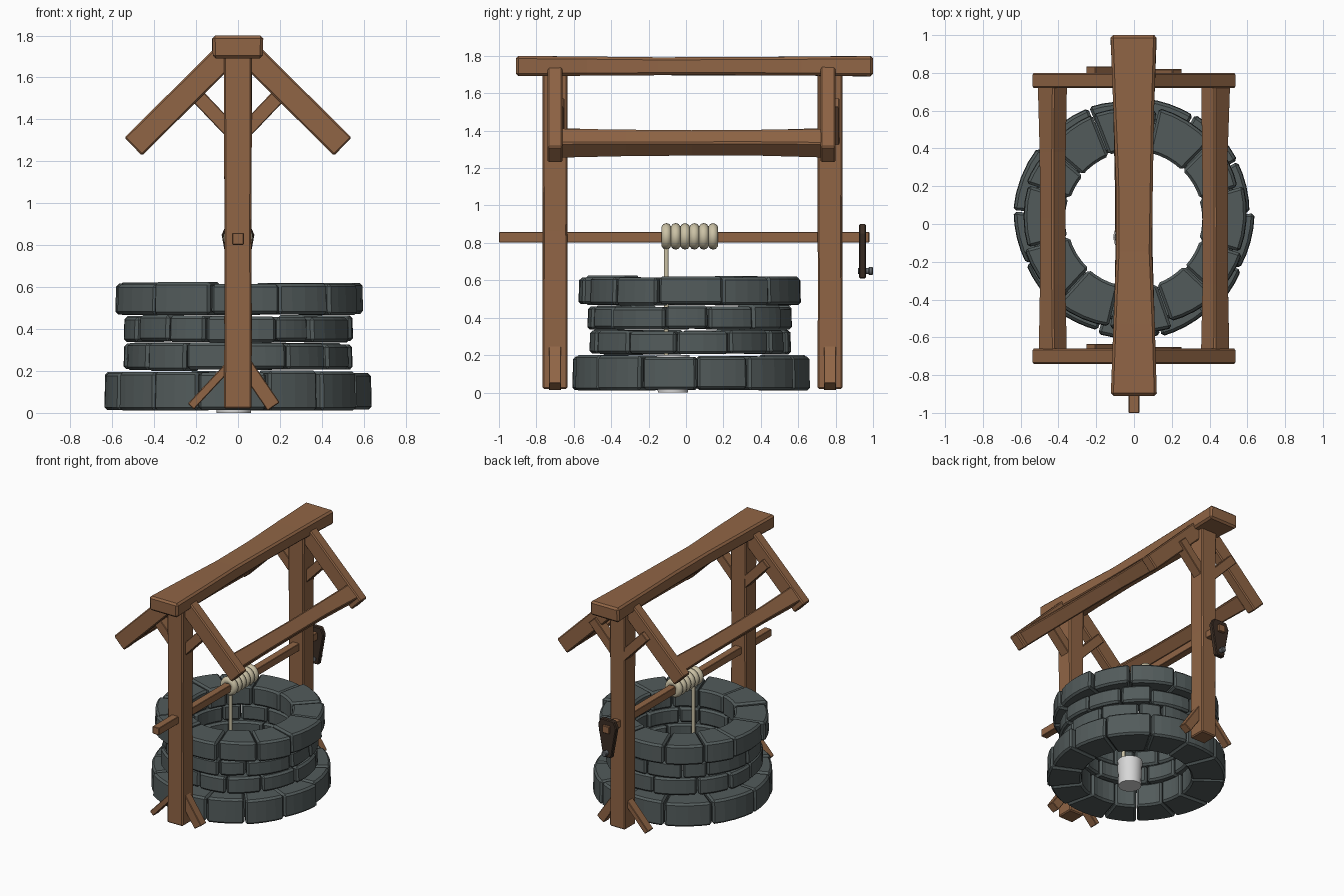
import bpy, bmesh, math, random
from mathutils import Vector

random.seed(4)
if "Cube" in bpy.data.objects:
    bpy.data.objects.remove(bpy.data.objects["Cube"], do_unlink=True)


def material(name, rgb):
    m = bpy.data.materials.new(name)
    m.use_nodes = True
    m.diffuse_color = (*rgb, 1)
    bsdf = m.node_tree.nodes["Principled BSDF"]
    bsdf.inputs["Base Color"].default_value = (*rgb, 1)
    bsdf.inputs["Roughness"].default_value = 0.8
    return m


WOOD = material("warm wood", (0.28, 0.13, 0.06))
STONE = material("grey stone", (0.085, 0.105, 0.105))
DARK = material("dark wood", (0.045, 0.027, 0.018))
ROPE = material("pale rope", (0.6, 0.54, 0.38))
PAIL = material("light pail", (0.68, 0.68, 0.68))
METAL = material("grey metal", (0.13, 0.14, 0.15))


def finish(name, bm, mat, bevel=0.0, smooth=False):
    bmesh.ops.recalc_face_normals(bm, faces=bm.faces)
    mesh = bpy.data.meshes.new(name)
    bm.to_mesh(mesh)
    bm.free()
    mesh.materials.append(mat)
    ob = bpy.data.objects.new(name, mesh)
    bpy.context.collection.objects.link(ob)
    if bevel:
        mod = ob.modifiers.new("worn edges", "BEVEL")
        mod.width = bevel
        mod.segments = 1
        mod.limit_method = "ANGLE"
        mod.angle_limit = math.radians(40)
    if smooth:
        for o in bpy.context.selected_objects:
            o.select_set(False)
        ob.select_set(True)
        bpy.context.view_layer.objects.active = ob
        bpy.ops.object.shade_smooth_by_angle(angle=math.radians(40))
    return ob


def skin(bm, rings):
    """Join successive rings of points into a capped solid."""
    loops = [[bm.verts.new(p) for p in ring] for ring in rings]
    n = len(loops[0])
    for a, b in zip(loops, loops[1:]):
        for i in range(n):
            j = (i + 1) % n
            bm.faces.new((a[i], a[j], b[j], b[i]))
    bm.faces.new(loops[0])
    bm.faces.new(loops[-1])


def beam(name, start, end, side, width, depth, waist=0.0, rough=0.0, spans=4, bevel=0.008):
    """Hewn timber: width runs along side, waist thins the middle."""
    a, b = Vector(start), Vector(end)
    s = Vector(side).normalized()
    t = (b - a).normalized().cross(s).normalized()
    rings = []
    for k in range(spans + 1):
        f = k / spans
        thin = 1 - waist * math.sin(math.pi * f)
        ring = []
        for u, v in ((-1, -1), (1, -1), (1, 1), (-1, 1)):
            w = thin - random.uniform(0, rough)
            ring.append(a.lerp(b, f) + s * (u * w * width / 2)
                        + t * (v * (1 + (w - 1) * 0.6) * depth / 2))
        rings.append(ring)
    bm = bmesh.new()
    skin(bm, rings)
    return finish(name, bm, WOOD, bevel)


def lathe(name, profile, mat, centre, sides=16):
    bm = bmesh.new()
    rings = [[(centre[0] + r * math.cos(math.tau * i / sides),
               centre[1] + r * math.sin(math.tau * i / sides), z)
              for i in range(sides)] for r, z in profile]
    skin(bm, rings)
    return finish(name, bm, mat, smooth=True)


# Stone ring courses, laid with staggered uneven blocks
def course(name, z0, z1, inner, outer, count, turn, wobble):
    bm = bmesh.new()
    cuts = [turn + math.tau * (i + random.uniform(-0.18, 0.18)) / count for i in range(count)]
    cuts.append(cuts[0] + math.tau)
    for a, b in zip(cuts, cuts[1:]):
        gap = 0.004 / outer
        ro = outer + random.uniform(-wobble, wobble)
        ri = inner + random.uniform(-wobble, wobble) * 0.7
        lo = z0 + random.uniform(0, 0.009)
        hi = z1 - random.uniform(0, 0.014)
        tilt = random.uniform(-0.012, 0.012)
        rings = []
        for k in range(5):
            f = k / 4
            ang = a + gap + (b - a - 2 * gap) * f
            c, s = math.cos(ang), math.sin(ang)
            r = ro + tilt * (f - 0.5) * 2
            rings.append([(c * q, s * q + 0.025, z)
                          for q, z in ((ri, lo), (r, lo), (r - 0.004, hi), (ri, hi))])
        skin(bm, rings)
    finish(name, bm, STONE, 0.014)


course("base_course", 0.01, 0.202, 0.39, 0.63, 13, 0.1, 0.012)
course("lower_course", 0.2, 0.338, 0.38, 0.545, 13, 0.35, 0.008)
course("upper_course", 0.335, 0.468, 0.38, 0.545, 13, 0.15, 0.008)
course("rim_course", 0.465, 0.625, 0.36, 0.592, 12, 0.3, 0.01)

# Ridge beam
beam("ridge_beam", (0, -0.91, 1.745), (0, 1.0, 1.745), (1, 0, 0), 0.255, 0.112,
     waist=0.2, rough=0.08, spans=5, bevel=0.014)

# Two end frames: post, rafters, braces and feet
for label, y, yr in (("front", -0.7, -0.7), ("back", 0.77, 0.76)):
    beam(label + "_post", (0, y, 0.02), (0, y, 1.71), (1, 0, 0), 0.136, 0.136,
         waist=0.03, rough=0.05)
    for hand, sx in (("left", 1), ("right", -1)):
        tag = label + "_" + hand
        down = Vector((sx, 0, -1))
        beam(tag + "_rafter", (sx * 0.04, yr, 1.725), (sx * 0.5, yr, 1.27),
             (0, 1, 0), 0.08, 0.12)
        shift = 0.01 if sx > 0 else 0.025
        beam(tag + "_brace", (sx * 0.03, y + shift, 1.34), (sx * 0.23, y + shift, 1.55),
             (0, 1, 0), 0.08, 0.07, spans=1, bevel=0.004)
        thick, reach = (0.07, 0.17) if sx > 0 else (0.04, 0.225)
        beam(tag + "_foot", (sx * 0.02, y, 0.25), (sx * reach, y, 0.03),
             (0, 1, 0), 0.065, thick, spans=1, bevel=0.004)

# Eave beams set between the rafters
for hand, sx in (("left", 1), ("right", -1)):
    beam(hand + "_eave_beam", (sx * 0.43, -0.67, 1.335), (sx * 0.43, 0.73, 1.335),
         (sx, 0, -1), 0.125, 0.115, waist=0.16, rough=0.08)

# Axle with wound rope
beam("axle", (0, -1.0, 0.83), (0, 0.98, 0.83), (1, 0, 0), 0.056, 0.056, bevel=0.003)
for i in range(6):
    bpy.ops.mesh.primitive_torus_add(
        major_radius=0.044, minor_radius=0.027, major_segments=20, minor_segments=10,
        location=(0, -0.105 + i * 0.05, 0.835), rotation=(math.pi / 2, 0, 0))
    ring = bpy.context.object
    ring.name = "rope_turn"
    ring.data.materials.append(ROPE)
    bpy.ops.object.shade_smooth_by_angle(angle=math.radians(60))
lathe("hanging_rope", [(0.013, 0.15), (0.013, 0.8)], ROPE, (0.01, -0.105), 10)

# Pail resting inside the well
lathe("pail", [(0.082, 0), (0.09, 0.2), (0.082, 0.2), (0.075, 0.02)], PAIL, (-0.02, -0.07), 18)

# Crank plate and grip at the back
outline = [(-0.035, 0.61), (0.035, 0.61), (0.078, 0.85), (0.055, 0.9), (-0.055, 0.9), (-0.078, 0.85)]
bm = bmesh.new()
skin(bm, [[(x, y, z) for x, z in outline] for y in (0.925, 0.962)])
finish("crank", bm, DARK, 0.006)
bm = bmesh.new()
skin(bm, [[(r * math.cos(a), y, 0.65 + r * math.sin(a))
           for a in [math.tau * i / 12 for i in range(12)]]
          for r, y in ((0.017, 0.92), (0.017, 0.975), (0.022, 0.98), (0.022, 0.995), (0.016, 1.0))])
finish("crank_grip", bm, METAL, smooth=True)
